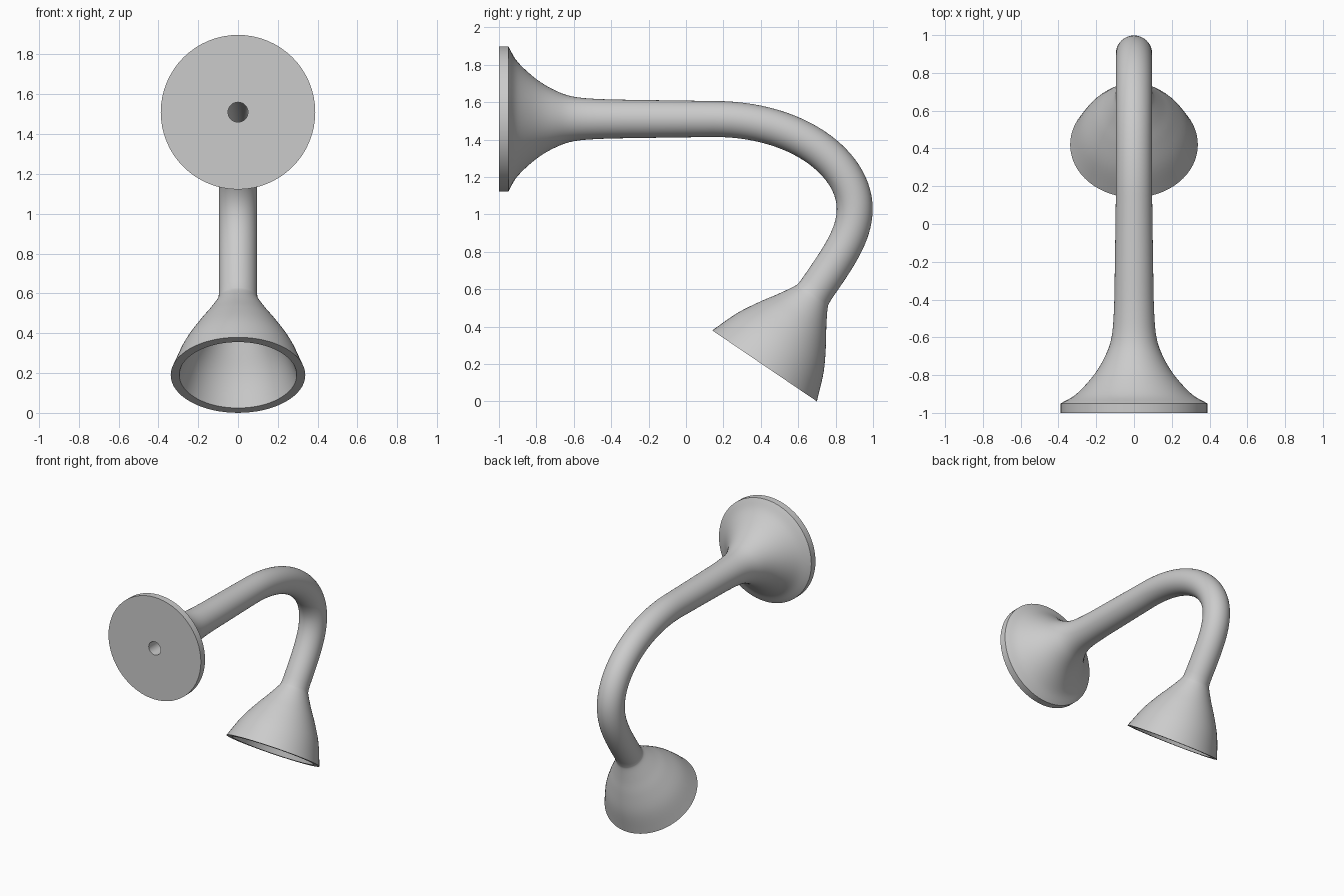
import bpy, bmesh, math
from mathutils import Vector
from mathutils.geometry import interpolate_bezier

cube = bpy.data.objects.get("Cube")
if cube:
    bpy.data.objects.remove(cube, do_unlink=True)

SIDES = 64
AXIS_Z = 1.51                                    # height of the straight arm
RIM = Vector((0, 0.42, 0.19))                    # centre of the shade mouth
AIM = Vector((0, -0.561, -0.827)).normalized()   # direction the shade points
ARM_R, BORE_R = 0.096, 0.05


def smooth(keys, steps=5):
    """Catmull-Rom curve through (position, radius) keys."""
    pts = [Vector(k) for k in keys]
    pts = [2 * pts[0] - pts[1]] + pts + [2 * pts[-1] - pts[-2]]
    out = []
    for a, b, c, d in zip(pts, pts[1:], pts[2:], pts[3:]):
        for i in range(steps):
            t = i / steps
            out.append(0.5 * (2 * b + (c - a) * t + (2 * a - 5 * b + 4 * c - d) * t * t
                              + (3 * b - a - 3 * c + d) * t ** 3))
    return out + [pts[-2]]


def straight(keys):
    """Stations (centre, direction, radius) along the horizontal arm."""
    return [(Vector((0, y, AXIS_Z)), Vector((0, 1, 0)), r) for y, r in smooth(keys)]


def shade(keys):
    """Stations along the shade axis, measured back from its mouth."""
    return [(RIM + AIM * t, AIM, r) for t, r in smooth(keys)]


def bend(radius):
    """Stations around the gooseneck."""
    neck = RIM - AIM * 0.475
    crest = Vector((0, 0.902, 1.03))
    path = interpolate_bezier(Vector((0, 0.15, AXIS_Z)), Vector((0, 0.60, AXIS_Z)),
                              Vector((0, 0.902, 1.27)), crest, 28)
    path += interpolate_bezier(crest, Vector((0, 0.902, 0.88)),
                               neck - AIM * 0.2, neck, 18)[1:]
    return [(path[i], (path[i + 1] - path[i - 1]).normalized(), radius)
            for i in range(1, len(path) - 1)]


# Outside: wall flange, flare, arm, gooseneck, shade
base = Vector((0, -1, AXIS_Z))
forward = Vector((0, 1, 0))
outer = [(base, forward, 0.388)]
outer += straight([(-0.95, 0.388), (-0.90, 0.305), (-0.80, 0.213), (-0.70, 0.153),
                   (-0.60, 0.119), (-0.45, 0.106), (-0.20, 0.101), (0.15, ARM_R)])
outer += bend(ARM_R)
outer += shade([(-0.475, 0.097), (-0.444, 0.106), (-0.36, 0.155), (-0.27, 0.213),
                (-0.15, 0.280), (0, 0.338)])

# Inside: cable bore and hollow of the shade
inner = [(base, forward, BORE_R), (Vector((0, 0.15, AXIS_Z)), forward, BORE_R)]
inner += bend(BORE_R)
inner += shade([(-0.475, BORE_R), (-0.43, 0.062), (-0.36, 0.107), (-0.27, 0.165),
                (-0.15, 0.235), (0, 0.295)])

# Sweep rings along the outside and back through the inside
bm = bmesh.new()
side = Vector((1, 0, 0))
rings = []
for centre, direction, radius in outer + inner[::-1]:
    up = direction.cross(side)
    angles = [2 * math.pi * i / SIDES for i in range(SIDES)]
    rings.append([bm.verts.new(centre + radius * (side * math.cos(a) + up * math.sin(a)))
                  for a in angles])
for k, ring in enumerate(rings):
    nxt = rings[(k + 1) % len(rings)]
    for i in range(SIDES):
        j = (i + 1) % SIDES
        bm.faces.new((ring[i], ring[j], nxt[j], nxt[i]))
bmesh.ops.recalc_face_normals(bm, faces=bm.faces)
mesh = bpy.data.meshes.new("wall_lamp_body")
bm.to_mesh(mesh)
bm.free()
lamp = bpy.data.objects.new("wall_lamp_body", mesh)
bpy.context.collection.objects.link(lamp)

# Single grey finish
grey = bpy.data.materials.new("plain_grey")
grey.use_nodes = True
colour = (0.6, 0.6, 0.6, 1)
grey.diffuse_color = colour
grey.node_tree.nodes["Principled BSDF"].inputs["Base Color"].default_value = colour
mesh.materials.append(grey)

# Smooth curves, crisp flange and mouth edges
bpy.ops.object.select_all(action='DESELECT')
lamp.select_set(True)
bpy.context.view_layer.objects.active = lamp
bpy.ops.object.shade_smooth_by_angle(angle=math.radians(30))
